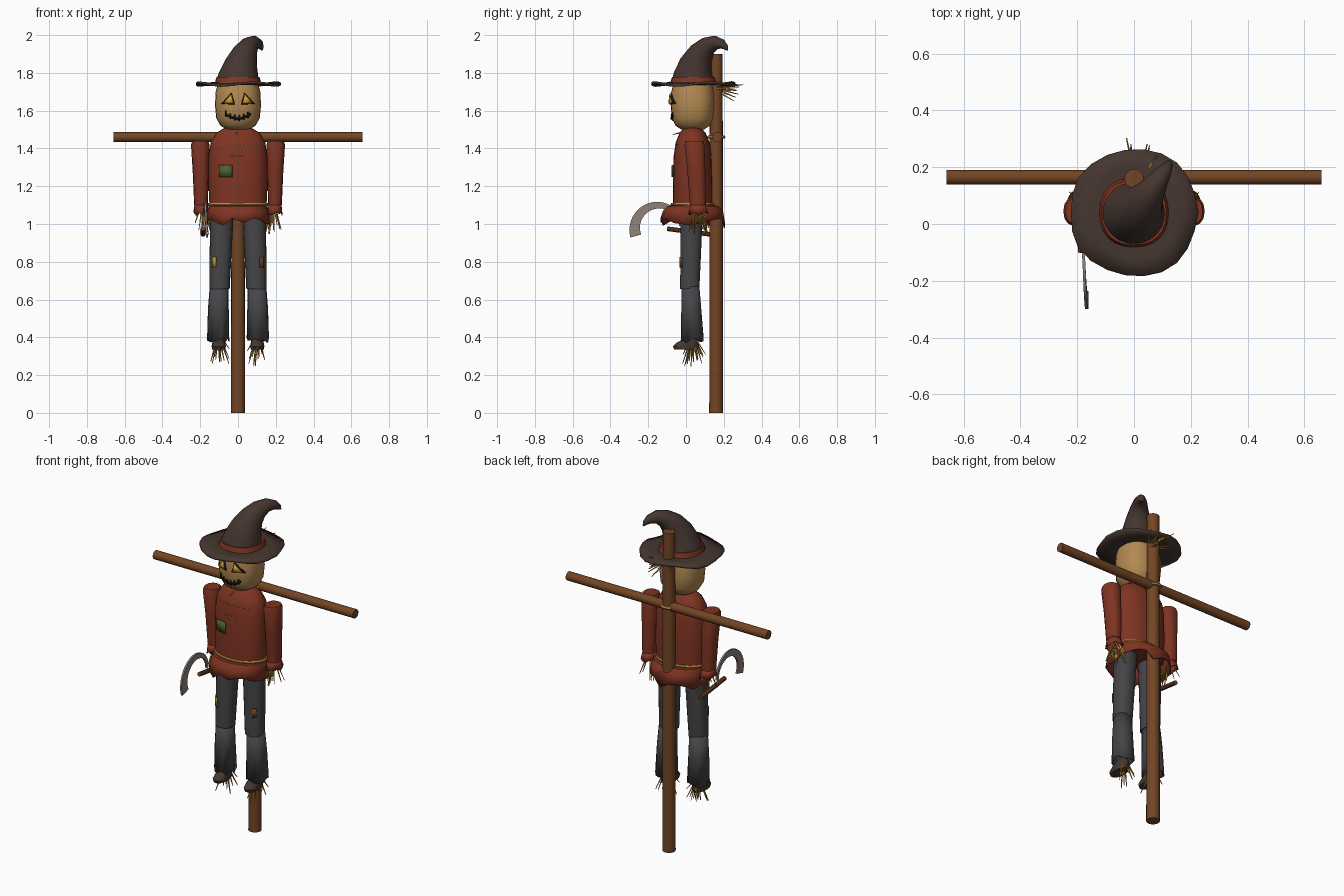
import bpy, bmesh, math, random
from mathutils import Vector

random.seed(4)
if "Cube" in bpy.data.objects:
    bpy.data.objects.remove(bpy.data.objects["Cube"], do_unlink=True)
made = []
POWER = 2.3


def material(name, *rgb):
    m = bpy.data.materials.new(name)
    m.use_nodes = True
    m.diffuse_color = (*rgb, 1)
    bsdf = next(n for n in m.node_tree.nodes if n.type == 'BSDF_PRINCIPLED')
    bsdf.inputs["Base Color"].default_value = (*rgb, 1)
    bsdf.inputs["Roughness"].default_value = 0.9
    return m


WOOD = material("wood", .17, .06, .018)
SHIRT = material("rust cloth", .21, .034, .016)
HAT = material("dark felt", .06, .037, .029)
DENIM = material("grey cloth", .06, .06, .064)
SACK = material("burlap", .45, .25, .085)
STRAW = material("straw", .48, .26, .045)
GREEN = material("green patch", .07, .12, .03)
BLACK = material("black", .01, .009, .008)
STEEL = material("steel", .27, .22, .19)
AMBER = material("amber", .68, .35, .03)


def finish(name, bm, mat, thick=0):
    bmesh.ops.recalc_face_normals(bm, faces=bm.faces)
    mesh = bpy.data.meshes.new(name)
    bm.to_mesh(mesh)
    bm.free()
    mesh.materials.append(mat)
    ob = bpy.data.objects.new(name, mesh)
    bpy.context.collection.objects.link(ob)
    if thick:
        ob.modifiers.new("thickness", 'SOLIDIFY').thickness = thick
    made.append(ob)
    return ob


def skin(bm, rings, cap=True):
    for a, b in zip(rings, rings[1:]):
        for i in range(len(a)):
            j = (i + 1) % len(a)
            bm.faces.new((a[i], a[j], b[j], b[i]))
    if cap:
        bm.faces.new(rings[0])
        bm.faces.new(rings[-1])


def bend(v):
    return math.copysign(abs(v) ** (2 / POWER), v)


def loft(name, rings, mat, n=20, jag=0, cap=True, thick=0):
    """Stacked oval rings (cx, cy, z, rx, ry); the first may have a torn hem."""
    bm = bmesh.new()
    out = []
    for k, (cx, cy, z, rx, ry) in enumerate(rings):
        row = []
        for i in range(n):
            a = math.tau * i / n
            dz = random.uniform(-jag, jag) if k == 0 else 0
            row.append(bm.verts.new((cx + rx * bend(math.cos(a)), cy + ry * bend(math.sin(a)), z + dz)))
        out.append(row)
    skin(bm, out, cap)
    return finish(name, bm, mat, thick)


def tube(name, path, mat, n=14, bm=None):
    """Round sweep along (x, y, z, radius) points."""
    own = bm is None
    bm = bm or bmesh.new()
    pts = [Vector(p[:3]) for p in path]
    out = []
    for k, p in enumerate(pts):
        t = pts[min(k + 1, len(pts) - 1)] - pts[max(k - 1, 0)]
        q = Vector((0, 0, 1)).rotation_difference(t)
        r = path[k][3]
        out.append([bm.verts.new(p + q @ Vector((r * math.cos(math.tau * i / n), r * math.sin(math.tau * i / n), 0)))
                    for i in range(n)])
    skin(bm, out)
    return finish(name, bm, mat) if own else None


def tuft(name, base, aim, count, length, spread, root=.02):
    """Bundle of tapering straws."""
    bm = bmesh.new()
    for _ in range(count):
        rnd = Vector([random.uniform(-1, 1) for _ in range(3)])
        a = Vector(base) + rnd * root
        b = a + (Vector(aim) + rnd * spread).normalized() * length * random.uniform(.6, 1)
        tube("", [(*a, .005), (*b, .002)], None, 4, bm)
    return finish(name, bm, STRAW)


def front(rings, x, z):
    """Depth of a lofted part's front surface at x, z."""
    for a, b in zip(rings, rings[1:]):
        if a[2] <= z <= b[2]:
            f = (z - a[2]) / (b[2] - a[2])
            cx, cy, _, rx, ry = [u + (v - u) * f for u, v in zip(a, b)]
            return cy - ry * (1 - min(1, abs((x - cx) / rx)) ** POWER) ** (1 / POWER)
    return 0


def plates(name, rings, polys, mat, lift=.004):
    bm = bmesh.new()
    for poly in polys:
        bm.faces.new([bm.verts.new((x, front(rings, x, z) - lift, z)) for x, z in poly])
    return finish(name, bm, mat, .004)


def box(x, z, w, h):
    return [(x - w, z - h), (x + w, z - h), (x + w, z + h), (x - w, z + h)]


def ring(name, loc, radius, minor, sy=1):
    bpy.ops.mesh.primitive_torus_add(location=loc, major_radius=radius, minor_radius=minor,
                                     major_segments=24, minor_segments=6)
    ob = bpy.context.object
    ob.name = name
    ob.scale.y = sy
    ob.data.materials.append(STRAW)
    made.append(ob)


# Support
tube("post", [(0, .16, 0, .037), (0, .16, 1.9, .034)], WOOD, 16)
tube("crossbeam", [(-.66, .165, 1.46, .026), (.66, .165, 1.46, .026)], WOOD, 16)
ring("beam_rope", (0, .16, 1.46), .04, .009)

# Torso and torn skirt
torso = [(0, .035, 1.07, .15, .105), (0, .035, 1.2, .156, .105), (0, .035, 1.36, .155, .1),
         (0, .035, 1.43, .145, .09), (0, .035, 1.48, .118, .07), (0, .035, 1.51, .07, .045)]
loft("tunic", torso, SHIRT)
loft("tunic_skirt", [(0, .035, 1.005, .17, .172), (0, .037, 1.07, .162, .16), (0, .036, 1.095, .155, .135),
                     (0, .035, 1.1, .148, .1)], SHIRT, 22, .03, False, .006)
ring("belt", (0, .035, 1.103), .154, .009, .72)
plates("chest_patch", torso, [box(-.065, 1.28, .035, .032)], GREEN, .006)
plates("chest_stitches", torso, [box(-.08 + .025 * i, 1.42, .006, .002) for i in range(8)]
       + [box(-.035 + .02 * i, 1.36, .005, .002) for i in range(4)], SACK, .002)

# Head and face
head = [(0, .035, 1.5, .06, .06), (0, .035, 1.52, .092, .09), (0, .035, 1.56, .115, .11),
        (0, .035, 1.63, .122, .116), (0, .035, 1.7, .118, .113), (0, .035, 1.75, .105, .1)]
loft("head", head, SACK, 24)
tuft("collar_straw", (0, .03, 1.5), (0, -.3, 0), 14, .09, 1.5)
eyes = [[(s * .018, 1.633), (s * .092, 1.635), (s * .035, 1.695)] for s in (-1, 1)]
plates("eye_sockets", head, eyes, BLACK, .007)
plates("eyes", head, [[(s * .024, 1.638), (s * .078, 1.64), (s * .036, 1.686)] for s in (-1, 1)], AMBER, .01)


def smile(x):
    return 1.558 + 5.5 * x * x


xs = [-.066 + .012 * i for i in range(12)]
plates("mouth", head, [[(a, smile(a) - .006), (b, smile(b) - .006), (b, smile(b) + .006), (a, smile(a) + .006)]
                       for a, b in zip(xs, xs[1:])]
       + [box(x, smile(x) + .003, .004, .015) for x in xs[::2]], BLACK, .005)

# Hat
tube("hat_crown", [(0, .04, 1.745, .118), (.005, .04, 1.79, .105), (.018, .053, 1.85, .086), (.037, .08, 1.905, .067),
                   (.06, .115, 1.943, .05), (.086, .155, 1.96, .037), (.11, .19, 1.953, .025),
                   (.123, .212, 1.935, .014), (.127, .22, 1.92, .004)], HAT, 24)
loft("hat_band", [(0, .04, 1.75, .122, .122), (0, .04, 1.778, .114, .114)], SHIRT, 24)
bm = bmesh.new()
brim = []
for k, r in enumerate((.09, .16, .228)):
    brim.append([bm.verts.new(((r + (k == 2) * .006 * math.sin(5 * i)) * math.cos(math.tau * i / 22),
                               .04 + (r + (k == 2) * .006 * math.sin(7 * i)) * math.sin(math.tau * i / 22),
                               1.747 + (k == 2) * .009 * math.sin(4 * math.tau * i / 22))) for i in range(22)])
skin(bm, brim, False)
bm.faces.new(brim[0])
finish("hat_brim", bm, HAT, .012)
tuft("hair_straw", (.01, .18, 1.71), (0, 1, -.3), 14, .11, .5, .025)

# Limbs
for s, side in ((1, "left"), (-1, "right")):
    loft(side + "_sleeve", [(s * .196, .063, 1.1, .036, .043), (s * .197, .055, 1.28, .043, .049),
                            (s * .2, .045, 1.42, .049, .054), (s * .2, .045, 1.44, .042, .047)], SHIRT, 14)
    loft(side + "_cuff", [(s * .194, .066, 1.055, .042, .055), (s * .196, .063, 1.105, .034, .04)],
         SHIRT, 14, .012, False, .005)
    tuft(side + "_hand_straw", (s * .18, .065, 1.07), (-s * .1, 0, -1), 16, .13, .35)
    thigh = [(s * .097, .02, .655, .053, .052), (s * .092, .025, .85, .058, .056), (s * .085, .03, 1.06, .062, .06)]
    loft(side + "_thigh", thigh, DENIM, 14)
    loft(side + "_shin", [(s * .105, .033, .385, .059, .062), (s * .104, .028, .55, .055, .054),
                          (s * .1, .024, .67, .05, .048)], DENIM, 14, .014, False, .005)
    loft(side + "_shoe", [(s * .102, 0, .335, .034, .064), (s * .102, 0, .352, .038, .07),
                          (s * .102, .008, .372, .034, .058), (s * .102, .03, .4, .028, .028)], HAT, 14)
    tuft(side + "_ankle_straw", (s * .104, .035, .365), (0, 0, -1), 14, .1, .45, .025)
    plates(side + "_knee_patch", thigh, [box(s * .127, .797, .01, .027)], WOOD if s > 0 else STRAW, .006)

# Sickle
tube("sickle_handle", [(-.185, -.1, .975, .013), (-.185, .13, .945, .013)], WOOD, 10)
bm = bmesh.new()
rows = []
for i in range(19):
    t = i / 18
    a = math.radians(195 - 185 * t)
    outer = .16 - .04 * t * t
    inner = outer - .06 + .045 * t
    x = -.165 - .02 * t
    rows.append([bm.verts.new((x + dx, -.14 + r * math.cos(a), .97 + r * math.sin(a)))
                 for dx, r in ((-.005, outer), (.005, outer), (.005, inner), (-.005, inner))])
skin(bm, rows)
finish("sickle_blade", bm, STEEL)

# Shading
bpy.ops.object.select_all(action='DESELECT')
for ob in made:
    ob.select_set(True)
bpy.context.view_layer.objects.active = made[0]
bpy.ops.object.shade_smooth_by_angle(angle=math.radians(35))
